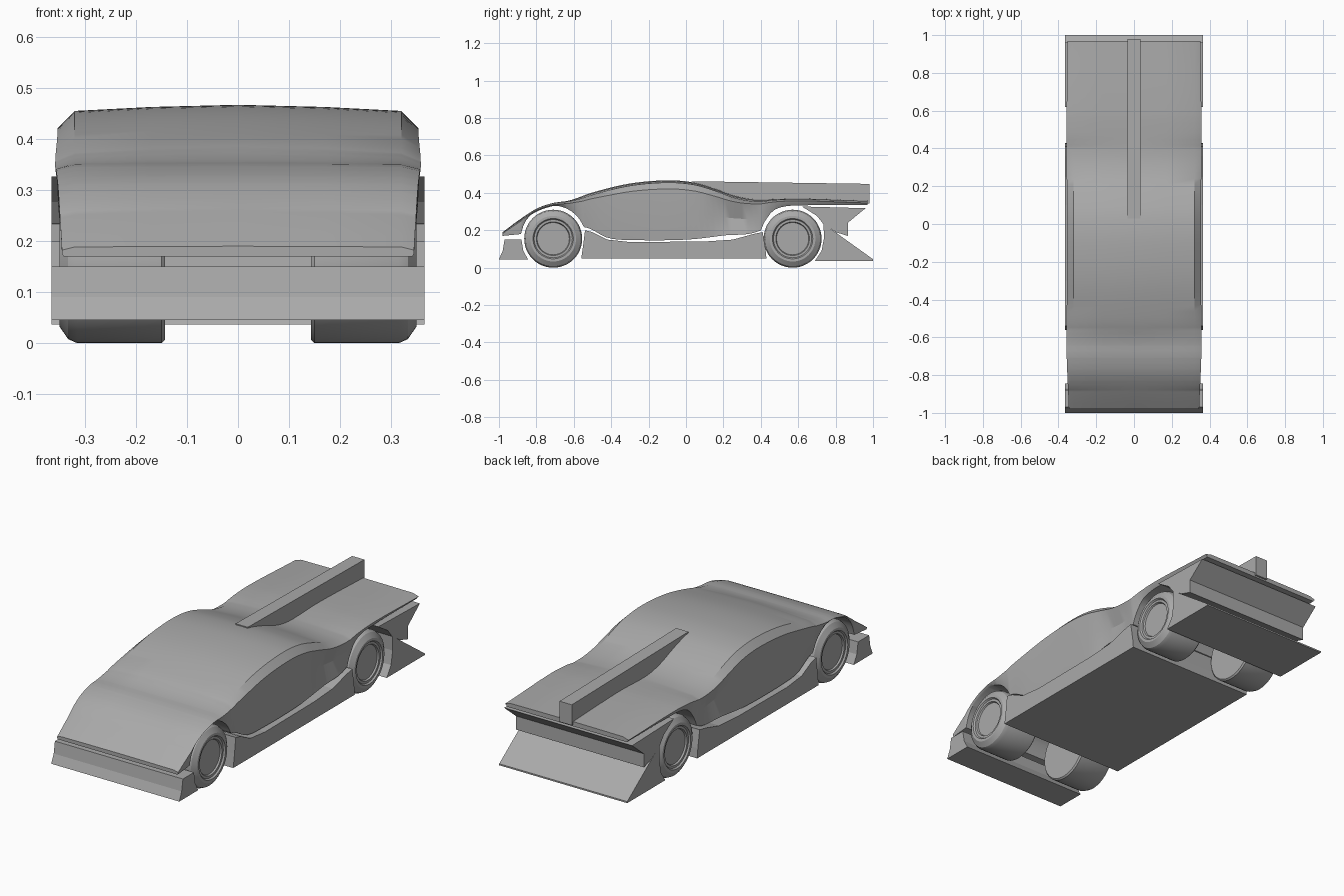
import bpy, bmesh, math
from mathutils import Vector

cube = bpy.data.objects.get("Cube")
if cube:
    bpy.data.objects.remove(cube, do_unlink=True)

GREY = 0.4
mat = bpy.data.materials.new("plain grey")
mat.use_nodes = True
mat.diffuse_color = (GREY, GREY, GREY, 1)
mat.node_tree.nodes["Principled BSDF"].inputs["Base Color"].default_value = (GREY, GREY, GREY, 1)


def finish(name, bm, angle=None):
    """Turn a bmesh into a named object, smooth if an angle is given."""
    bmesh.ops.recalc_face_normals(bm, faces=bm.faces[:])
    mesh = bpy.data.meshes.new(name)
    bm.to_mesh(mesh)
    bm.free()
    mesh.materials.append(mat)
    obj = bpy.data.objects.new(name, mesh)
    bpy.context.collection.objects.link(obj)
    if angle:
        bpy.ops.object.select_all(action='DESELECT')
        obj.select_set(True)
        bpy.context.view_layer.objects.active = obj
        bpy.ops.object.shade_smooth_by_angle(angle=math.radians(angle))
    return obj


def slab(name, profile, half):
    """Extrude a side profile of (y, z) points across the width."""
    bm = bmesh.new()
    face = bm.faces.new([bm.verts.new((-half, y, z)) for y, z in profile])
    out = bmesh.ops.extrude_face_region(bm, geom=[face])
    moved = [v for v in out["geom"] if isinstance(v, bmesh.types.BMVert)]
    bmesh.ops.translate(bm, verts=moved, vec=(2 * half, 0, 0))
    return finish(name, bm)


def curve(points, y):
    """Smooth value at y through (y, value) points."""
    if y <= points[0][0]:
        return points[0][1]
    for i in range(len(points) - 1):
        (y0, a), (y1, b) = points[i], points[i + 1]
        if y <= y1:
            def slope(k):
                lo, hi = points[max(k - 1, 0)], points[min(k + 1, len(points) - 1)]
                return (hi[1] - lo[1]) / (hi[0] - lo[0]) * (y1 - y0)
            t = (y - y0) / (y1 - y0)
            m, n = slope(i), slope(i + 1)
            return (a + m * t + (3 * (b - a) - 2 * m - n) * t * t
                    + (2 * (a - b) + m + n) * t ** 3)
    return points[-1][1]


# Shared wheel and width measures
AXLES = (-0.71, 0.57)
AXLE_Z, ARCH = 0.16, 0.172
WIDE = 0.365

# Body shell: cross-sections along the length
TOP = [(-0.98, 0.19), (-0.9, 0.25), (-0.8, 0.315), (-0.71, 0.346), (-0.62, 0.36),
       (-0.5, 0.402), (-0.3, 0.45), (-0.1, 0.467), (0.04, 0.456), (0.15, 0.425),
       (0.26, 0.385), (0.37, 0.366), (0.6, 0.37), (0.97, 0.358)]
BASE = [(-0.98, 0.17), (-0.88, 0.18), (-0.54, 0.215), (-0.42, 0.16), (-0.3, 0.148),
        (0, 0.15), (0.2, 0.172), (0.4, 0.2), (0.46, 0.3), (0.57, 0.33), (0.97, 0.334)]
SHOULDER_X = [(-0.98, 0.345), (-0.63, 0.358), (-0.3, 0.354), (0.1, 0.354), (0.4, 0.358), (0.97, 0.352)]
DROP = [(-0.98, 0.006), (-0.65, 0.01), (-0.35, 0.03), (0.1, 0.032), (0.4, 0.012), (0.97, 0.01)]
MID_X = [(-0.98, 0.345), (-0.6, 0.352), (-0.2, 0.352), (0.08, 0.348), (0.2, 0.325),
         (0.32, 0.328), (0.42, 0.35), (0.97, 0.345)]


def section(y):
    top, base = curve(TOP, y), curve(BASE, y)
    for axle in AXLES:
        if abs(y - axle) < ARCH:
            base = max(base, AXLE_Z + math.sqrt(ARCH ** 2 - (y - axle) ** 2))
    base = min(base, top - 0.016)
    edge = top - 0.012 * min(1, (top - base) / 0.15)
    shoulder = max(edge - curve(DROP, y), base + 0.004)
    side = [(0.32, edge), (curve(SHOULDER_X, y), shoulder),
            (curve(MID_X, y), (shoulder + base) / 2), (0.342, base)]
    left = [(0.17, top - (top - edge) * 0.35)] + side
    ring = [(-x, z) for x, z in reversed(left)] + [(0, top)] + left
    return [Vector((x, y, z)) for x, z in ring]


stations = {round(-0.98 + 1.95 * i / 64, 4) for i in range(65)}
stations |= {round(a + ARCH * math.cos(math.pi * i / 16), 4) for a in AXLES for i in range(17)}
bm = bmesh.new()
rows = [[bm.verts.new(p) for p in section(y)] for y in sorted(stations)]
for a, b in zip(rows, rows[1:]):
    for i in range(len(a)):
        j = (i + 1) % len(a)
        bm.faces.new((a[i], a[j], b[j], b[i]))
bm.faces.new(rows[0])
bm.faces.new(rows[-1])
finish("body_shell", bm, 28)

# Floor with side skirts, dipping along the doors
slab("floor_and_skirts", [(-0.56, 0.05), (0.43, 0.05), (0.425, 0.1), (0.41, 0.19), (0.36, 0.18),
                          (0.25, 0.15), (0.1, 0.14), (-0.3, 0.137), (-0.42, 0.15),
                          (-0.5, 0.19), (-0.54, 0.2), (-0.55, 0.12)], WIDE)

# Front bumper
slab("front_bumper", [(-1, 0.045), (-0.845, 0.045), (-0.87, 0.09), (-0.88, 0.15),
                      (-0.97, 0.15), (-0.98, 0.09)], WIDE)

# Rear panel under the deck, then the sloping diffuser below it
slab("rear_panel", [(0.62, 0.327), (0.96, 0.318), (0.865, 0.24), (0.865, 0.17),
                    (0.8, 0.19), (0.733, 0.235), (0.7, 0.277)], WIDE)
slab("rear_diffuser", [(0.69, 0.037), (1, 0.037), (1, 0.045), (0.735, 0.235),
                       (0.738, 0.16), (0.725, 0.09)], WIDE)

# Central fin
slab("roof_fin", [(0.03, 0.44), (0.03, 0.462), (0.98, 0.448), (0.98, 0.342),
                  (0.37, 0.345), (0.2, 0.39)], 0.035)

# Wheels: tyre, rim ring and flat hub turned around the axle
TYRE = [(0.143, 0), (0.143, 0.148), (0.15, 0.155), (0.315, 0.155), (0.333, 0.147),
        (0.35, 0.122), (0.35, 0.108), (0.342, 0.102), (0.342, 0.09), (0.334, 0.086), (0.334, 0)]
for end, axle in zip(("front", "rear"), AXLES):
    for side, sign in (("left", 1), ("right", -1)):
        bm = bmesh.new()
        pts = [bm.verts.new((sign * x, axle, AXLE_Z + r)) for x, r in TYRE]
        edges = [bm.edges.new(pair) for pair in zip(pts, pts[1:])]
        bmesh.ops.spin(bm, geom=pts + edges, cent=(0, axle, AXLE_Z), axis=(1, 0, 0),
                       angle=2 * math.pi, steps=48)
        bmesh.ops.remove_doubles(bm, verts=bm.verts[:], dist=0.0003)
        # Rest the tyre on the ground
        bmesh.ops.translate(bm, verts=bm.verts[:], vec=(0, 0, 0.155 - AXLE_Z))
        finish(f"{end}_{side}_wheel", bm, 25)
